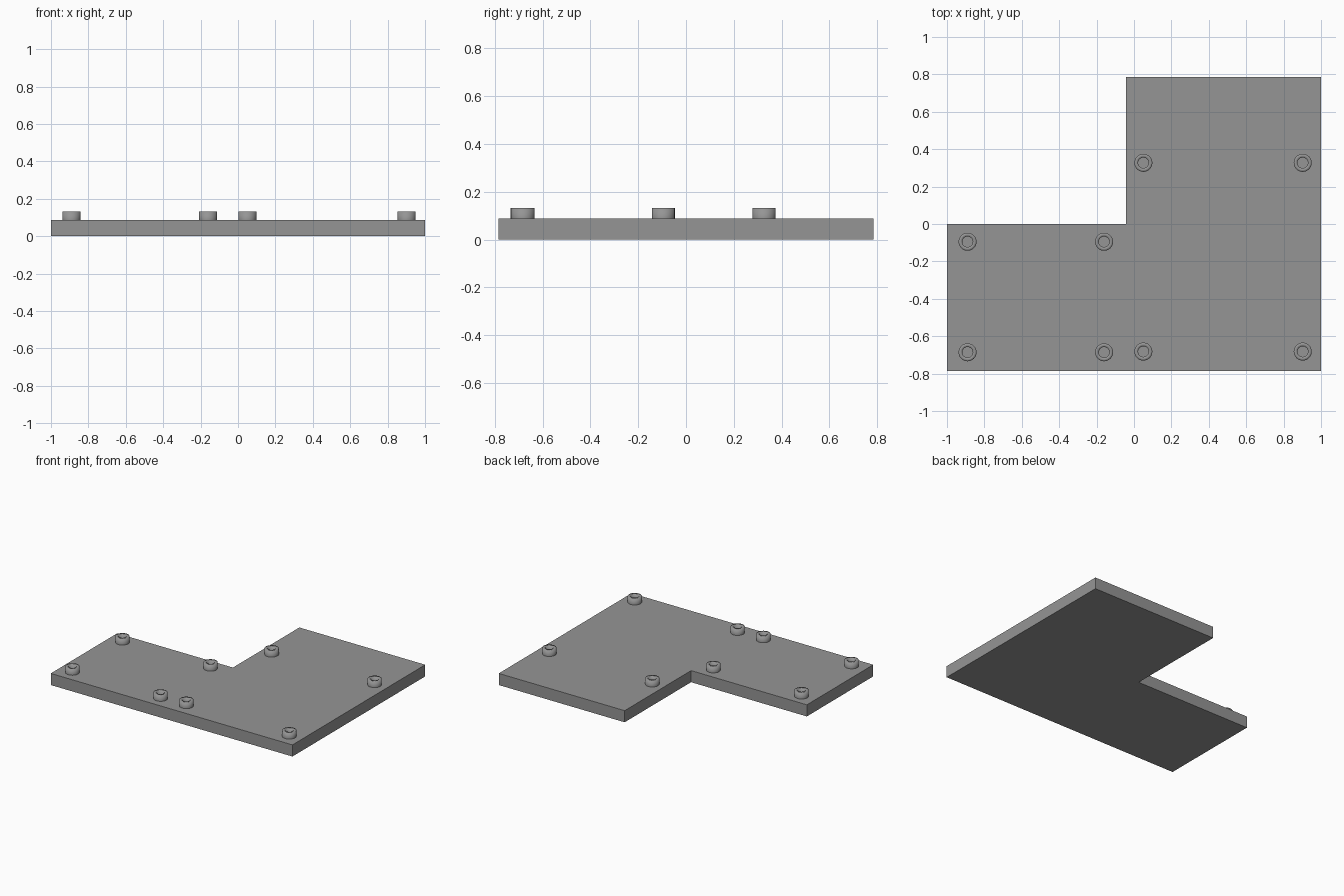
import bpy, bmesh, math

if "Cube" in bpy.data.objects:
    bpy.data.objects.remove(bpy.data.objects["Cube"])

PLATE_H, TOP = 0.087, 0.132
OUTER_R, INNER_R, SIDES = 0.048, 0.028, 48

grey = bpy.data.materials.new("mid grey")
grey.diffuse_color = (0.3, 0.3, 0.3, 1)
grey.use_nodes = True
grey.node_tree.nodes["Principled BSDF"].inputs["Base Color"].default_value = grey.diffuse_color


def make_object(name, bm):
    bmesh.ops.recalc_face_normals(bm, faces=bm.faces)
    mesh = bpy.data.meshes.new(name)
    bm.to_mesh(mesh)
    bm.free()
    mesh.materials.append(grey)
    obj = bpy.data.objects.new(name, mesh)
    bpy.context.collection.objects.link(obj)
    return obj


# L-shaped base plate, extruded from its outline
outline = [(-1, -0.785), (1, -0.785), (1, 0.785), (-0.042, 0.785), (-0.042, 0), (-1, 0)]
bm = bmesh.new()
face = bm.faces.new([bm.verts.new((x, y, 0)) for x, y in outline])
ext = bmesh.ops.extrude_face_region(bm, geom=[face])
bmesh.ops.translate(bm, vec=(0, 0, PLATE_H),
                    verts=[v for v in ext["geom"] if isinstance(v, bmesh.types.BMVert)])
make_object("base_plate", bm)


# Hollow standoff: a ring profile around a vertical hole
def standoff(name, x, y):
    bm = bmesh.new()
    profile = [(OUTER_R, PLATE_H), (OUTER_R, TOP), (INNER_R, TOP), (INNER_R, PLATE_H)]
    rings = []
    for r, z in profile:
        angles = [2 * math.pi * i / SIDES for i in range(SIDES)]
        rings.append([bm.verts.new((r * math.cos(a), r * math.sin(a), z)) for a in angles])
    for lower, upper in zip(rings, rings[1:]):
        for i in range(SIDES):
            j = (i + 1) % SIDES
            bm.faces.new((lower[i], lower[j], upper[j], upper[i]))
    for f in bm.faces:
        f.smooth = True
    for e in bm.edges:
        if len(e.link_faces) == 2 and e.calc_face_angle() > math.radians(40):
            e.smooth = False
    obj = make_object(name, bm)
    obj.location = (x, y, 0)


# Two rectangular groups of four mounting standoffs
groups = {"left": ((-0.89, -0.16), (-0.686, -0.095)),
          "right": ((0.05, 0.902), (-0.682, 0.327))}
for side, (xs, ys) in groups.items():
    for i, (x, y) in enumerate([(x, y) for x in xs for y in ys], 1):
        standoff(f"{side}_standoff_{i}", x, y)
